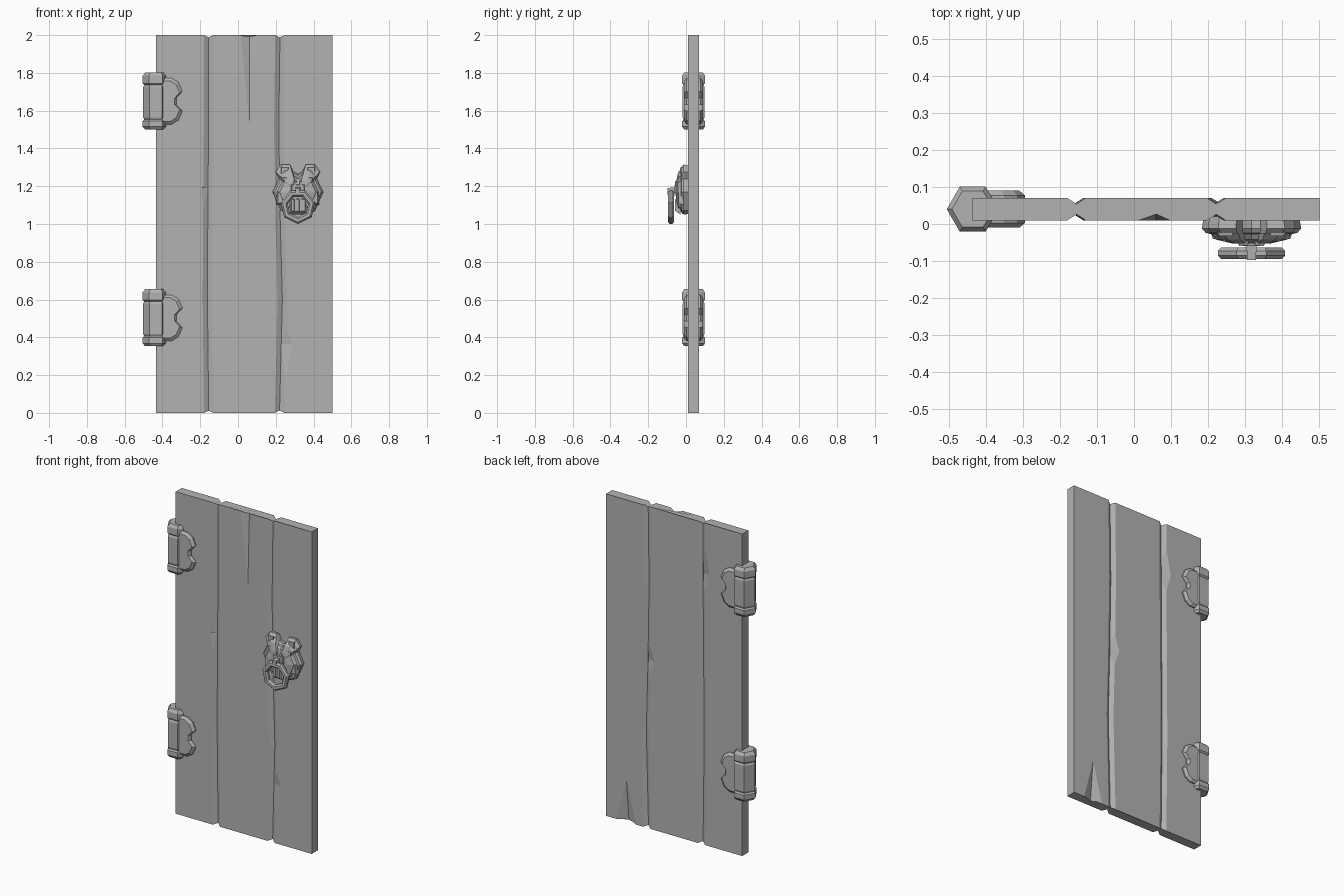
import bpy, bmesh
from math import sin, cos, pi, tau
from mathutils import Vector

if "Cube" in bpy.data.objects:
    bpy.data.objects.remove(bpy.data.objects["Cube"])

grey = bpy.data.materials.new("plain grey")
grey.use_nodes = True
grey.diffuse_color = (0.45, 0.45, 0.45, 1)
grey.node_tree.nodes["Principled BSDF"].inputs["Base Color"].default_value = grey.diffuse_color


def finish(name, bm):
    bmesh.ops.recalc_face_normals(bm, faces=bm.faces)
    mesh = bpy.data.meshes.new(name)
    bm.to_mesh(mesh)
    bm.free()
    mesh.materials.append(grey)
    obj = bpy.data.objects.new(name, mesh)
    bpy.context.collection.objects.link(obj)
    return obj


def loft(name, rings, closed=False):
    """Skin equal-length rings of points, capped unless the rings loop round."""
    bm = bmesh.new()
    vs = [[bm.verts.new(p) for p in ring] for ring in rings]
    n = len(vs[0])
    pairs = list(zip(vs, vs[1:] + vs[:1] if closed else vs[1:]))
    for a, b in pairs:
        for i in range(n):
            j = (i + 1) % n
            bm.faces.new((a[i], a[j], b[j], b[i]))
    if not closed:
        bm.faces.new(vs[0])
        bm.faces.new(vs[-1])
    return finish(name, bm)


def hull(name, points):
    bm = bmesh.new()
    for p in points:
        bm.verts.new(p)
    bmesh.ops.convex_hull(bm, input=bm.verts)
    return finish(name, bm)


def block(name, center, size, taper=0.7):
    """Box whose front face is smaller than its back."""
    (x, y, z), (w, d, h) = center, size
    pts = [(x + sx * w / 2 * k, y + sy * d / 2, z + sz * h / 2 * k)
           for sy, k in ((-1, taper), (1, 1)) for sx in (-1, 1) for sz in (-1, 1)]
    return hull(name, pts)


def carve(obj, chips):
    """Cut split and chipped wood out of a plank."""
    for points in chips:
        cutter = hull("chip_cutter", points)
        cutter.hide_render = True
        mod = obj.modifiers.new("chip", "BOOLEAN")
        mod.operation = "DIFFERENCE"
        mod.solver = "EXACT"
        mod.object = cutter
        bpy.context.view_layer.objects.active = obj
        bpy.ops.object.modifier_apply(modifier=mod.name)
        bpy.data.objects.remove(cutter)


# Planks: front at y 0.01, back at y 0.07, chamfered along wavy joints
FRONT, BACK = 0.01, 0.07
HEIGHTS = (0, 0.6, 1.0, 1.5, 2)
LEFT_JOINT = (-0.155, -0.162, -0.16, -0.156, -0.155)
RIGHT_JOINT = (0.22, 0.235, 0.224, 0.216, 0.222)


def plank(name, left, right):
    rings = []
    for i, z in enumerate(HEIGHTS):
        dip = {0: 0.012, 2: -0.012}.get(z, 0)

        def side(edge, sign):
            if isinstance(edge, tuple):
                x, c, d = edge[i], 0.025 * sign, 0.016
                return [(x + c, FRONT, z), (x, FRONT + d, z + dip),
                        (x, BACK - d, z + dip), (x + c, BACK, z)]
            return [(edge, y, z) for y in (FRONT, FRONT + 0.016, BACK - 0.016, BACK)]
        rings.append(side(left, 1) + side(right, -1)[::-1])
    return loft(name, rings)


hinge_plank = plank("hinge_side_plank", -0.435, LEFT_JOINT)
middle_plank = plank("middle_plank", LEFT_JOINT, RIGHT_JOINT)
knocker_plank = plank("knocker_side_plank", RIGHT_JOINT, 0.5)

F, B = FRONT - 0.001, BACK + 0.001
carve(middle_plank, [
    [(0.01, F, 2.01), (0.10, F, 2.01), (0.06, 0.027, 2.01), (0.06, F, 1.49)],
    [(0.23, B, 1.25), (0.165, B, 1.04), (0.23, B, 0.85), (0.23, 0.045, 1.05)]])
carve(hinge_plank, [
    [(-0.15, F, 1.22), (-0.195, F, 1.19), (-0.15, F, 0.6), (-0.15, 0.03, 1.19)],
    [(-0.15, B, 2.0), (-0.215, B, 1.68), (-0.15, B, 1.45), (-0.15, 0.045, 1.68)]])
carve(knocker_plank, [
    [(0.22, F, 0.52), (0.295, F, 0.365), (0.24, F, 0.12), (0.22, 0.03, 0.36)],
    [(0.29, B, -0.01), (0.43, B, -0.01), (0.36, 0.045, -0.01), (0.36, B, 0.27)]])

# Hinges: six-sided barrel with end collars, and a notched leaf on both faces
BARREL = ((0, 0.057), (0.015, 0.07), (0.045, 0.07), (0.053, 0.061), (0.065, 0.067),
          (0.225, 0.067), (0.237, 0.061), (0.245, 0.07), (0.285, 0.07), (0.303, 0.056))
HALF_LEAF = ((-0.42, 0.122), (-0.35, 0.122), (-0.315, 0.10), (-0.294, 0.052), (-0.325, 0.018))
LEAF = HALF_LEAF + tuple((x, -z) for x, z in reversed(HALF_LEAF))
for label, base in (("lower", 0.353), ("upper", 1.5)):
    loft(label + "_hinge_barrel", [
        [(-0.435 + r * cos(k * tau / 6), 0.04 + r * sin(k * tau / 6), base + h)
         for k in range(6)] for h, r in BARREL])
    rings = []
    for y, k in ((-0.01, 0.88), (0.003, 1), (0.077, 1), (0.09, 0.88)):
        rings.append([(-0.42 + (x + 0.42) * k, y, base + 0.15 + z * k) for x, z in LEAF])
    loft(label + "_hinge_leaf", rings)

# Knocker: horned head plate stepping out from the door
CX, CZ = 0.317, 1.165
HALF_HEAD = ((0, 0.10), (0.025, 0.112), (0.042, 0.15), (0.09, 0.15), (0.118, 0.112),
             (0.10, 0.075), (0.134, 0.005), (0.09, -0.095), (0.045, -0.115))
HEAD = HALF_HEAD + tuple((-x, z) for x, z in reversed(HALF_HEAD[1:]))
loft("knocker_head", [
    [(CX + x * k, y, CZ + z * k) for x, z in HEAD]
    for y, k in ((0.02, 0.96), (-0.012, 1), (-0.024, 0.92), (-0.027, 0.82),
                 (-0.042, 0.72), (-0.052, 0.4))])

# Raised face: ears, brows, cheeks
for sign, label in ((-1, "right"), (1, "left")):
    block(label + "_ear", (CX + sign * 0.07, -0.018, 1.283), (0.05, 0.03, 0.045))
    block(label + "_brow", (CX + sign * 0.055, -0.036, 1.237), (0.06, 0.022, 0.022))
    block(label + "_cheek", (CX + sign * 0.085, -0.028, 1.14), (0.055, 0.025, 0.08))
    block(label + "_nostril", (CX + sign * 0.016, -0.052, 1.215), (0.016, 0.012, 0.03))
block("snout", (CX, -0.045, 1.185), (0.09, 0.03, 0.06))

# Mouth bars behind the ring
block("mouth", (CX, -0.04, 1.1), (0.11, 0.022, 0.10))
for k in (-1, 0, 1):
    block("tooth", (CX + k * 0.027, -0.052, 1.1), (0.018, 0.012, 0.075), 0.8)

# Seven-sided ring and the lug that carries it
RING_SECTION = ((0.093, -0.006), (0.093, 0.006), (0.083, 0.016),
                (0.066, 0.016), (0.056, 0.006), (0.056, -0.006), (0.066, -0.016), (0.083, -0.016))
loft("knocker_ring", [
    [(CX + r * cos(a), -0.079 + y, 1.093 + r * sin(a)) for r, y in RING_SECTION]
    for a in (-pi / 2 + k * tau / 7 for k in range(7))], closed=True)
block("ring_lug", (CX, -0.07, 1.172), (0.028, 0.055, 0.045), 0.85)
